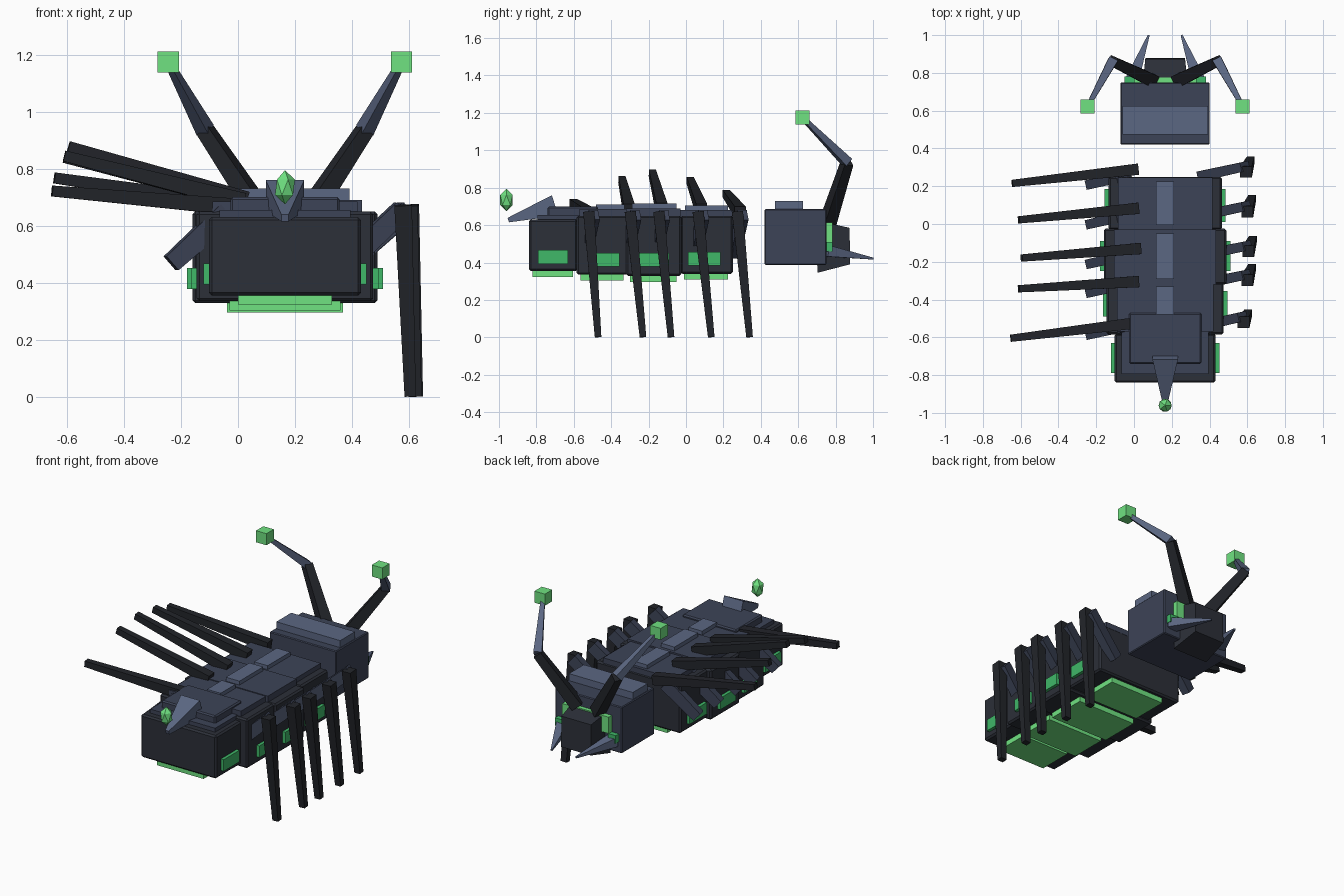
import bpy, bmesh
from mathutils import Vector

if "Cube" in bpy.data.objects:
    bpy.data.objects.remove(bpy.data.objects["Cube"])

CX = 0.165  # body centreline


def material(name, rgb):
    m = bpy.data.materials.new(name)
    m.diffuse_color = (*rgb, 1)
    m.use_nodes = True
    m.node_tree.nodes["Principled BSDF"].inputs["Base Color"].default_value = m.diffuse_color
    return m


BLACK = material("black_limb", (0.016, 0.018, 0.023))
DARK = material("dark_shell", (0.025, 0.029, 0.040))
SLATE = material("slate_shell", (0.046, 0.057, 0.095))
LIGHT = material("light_shell", (0.105, 0.135, 0.225))
GREEN = material("green", (0.05, 0.48, 0.14))
BRIGHT = material("bright_green", (0.16, 0.76, 0.22))


def finish(name, bm, mat):
    bmesh.ops.recalc_face_normals(bm, faces=bm.faces)
    me = bpy.data.meshes.new(name)
    bm.to_mesh(me)
    bm.free()
    me.materials.append(mat)
    ob = bpy.data.objects.new(name, me)
    bpy.context.collection.objects.link(ob)
    return ob


def box(name, x, y, z, mat, bevel=0.0):
    """Box from (min, max) ranges on each axis."""
    bm = bmesh.new()
    bmesh.ops.create_cube(bm, size=1)
    for v in bm.verts:
        v.co = [r[0] + (c + 0.5) * (r[1] - r[0]) for c, r in zip(v.co, (x, y, z))]
    if bevel:
        bmesh.ops.bevel(bm, geom=bm.edges[:], offset=bevel, segments=1, affect='EDGES')
    return finish(name, bm, mat)


def mid(half):
    return (CX - half, CX + half)


def taper(name, a, b, s0, s1, mat):
    """Rectangular bar from a to b with (width, height) sections."""
    a, b = Vector(a), Vector(b)
    d = (b - a).normalized()
    up = Vector((0, 0, 1)) if abs(d.z) < 0.9 else Vector((0, 1, 0))
    side = d.cross(up).normalized()
    up = side.cross(d)
    bm = bmesh.new()
    rings = []
    for p, (w, h) in ((a, s0), (b, s1)):
        rings.append([bm.verts.new(p + side * w * i / 2 + up * h * j / 2)
                      for i, j in ((-1, -1), (1, -1), (1, 1), (-1, 1))])
    for r in rings:
        bm.faces.new(r)
    for i in range(4):
        k = (i + 1) % 4
        bm.faces.new((rings[0][i], rings[0][k], rings[1][k], rings[1][i]))
    return finish(name, bm, mat)


# Body segments: name, half width, y range, z range, belly half width, vent y range, vent z
segments = [
    ("rear", 0.267, (-0.84, -0.58), (0.355, 0.63), 0.165, (-0.79, -0.63), 0.43),
    ("third", 0.31, (-0.585, -0.31), (0.335, 0.65), 0.195, (-0.49, -0.355), 0.415),
    ("second", 0.325, (-0.32, -0.025), (0.328, 0.65), 0.203, (-0.25, -0.09), 0.415),
    ("first", 0.30, (-0.03, 0.25), (0.34, 0.65), 0.19, (0.01, 0.185), 0.42),
]
for n, hw, y, z, bw, vy, vz in segments:
    box(n + "_segment", mid(hw), y, z, DARK, 0.01)
    box(n + "_belly_plate", mid(bw), (y[0] + 0.02, y[1] - 0.025), (z[0] - 0.032, z[0] + 0.005), BRIGHT)
    for s in (-1, 1):
        x = sorted((CX + s * (hw - 0.01), CX + s * (hw + 0.02)))
        box(n + "_side_vent", x, vy, (vz - 0.037, vz + 0.037), GREEN)

# Back plates and spine strips
for n, hw, y, top in (("third", 0.255, (-0.57, -0.31), 0.685), ("second", 0.27, (-0.32, -0.03), 0.69),
                      ("first", 0.25, (-0.035, 0.245), 0.68)):
    box(n + "_back_plate", mid(hw), y, (0.64, top), SLATE)
    box(n + "_spine_strip", mid(0.048), (max(y[0] + 0.03, -0.48), y[1] - 0.02), (0.67, top + 0.025), LIGHT)
box("rear_back_plate", mid(0.23), (-0.795, -0.56), (0.62, 0.655), SLATE)
box("rear_top_plate", mid(0.192), (-0.74, -0.47), (0.645, 0.70), SLATE, 0.008)

# Tail spike and floating crystal
taper("tail_spike", (CX, -0.70, 0.705), (CX, -0.95, 0.627), (0.135, 0.115), (0.025, 0.025), LIGHT)
bm = bmesh.new()
bmesh.ops.create_icosphere(bm, subdivisions=1, radius=1)
bmesh.ops.scale(bm, vec=(0.039, 0.039, 0.06), verts=bm.verts)
bmesh.ops.translate(bm, vec=(CX, -0.96, 0.735), verts=bm.verts)
finish("tail_crystal", bm, BRIGHT)

# Thorax block
box("thorax", mid(0.236), (0.42, 0.75), (0.388, 0.685), SLATE, 0.005)
box("thorax_plate", mid(0.226), (0.475, 0.625), (0.675, 0.73), LIGHT)

# Head, eyes, jaws and feelers
taper("head", (CX, 0.70, 0.485), (CX, 0.876, 0.488), (0.245, 0.28), (0.21, 0.195), DARK)
box("brow_light", mid(0.07), (0.74, 0.775), (0.58, 0.615), BRIGHT)
for s in (-1, 1):
    box("eye", sorted((CX + s * 0.09, CX + s * 0.165)), (0.745, 0.782), (0.51, 0.615), BRIGHT)
    box("cheek_light", sorted((CX + s * 0.16, CX + s * 0.215)), (0.745, 0.782), (0.46, 0.51), GREEN)
    taper("jaw", (CX + s * 0.18, 0.75, 0.462), (CX + s * 0.087, 1.0, 0.421), (0.075, 0.06), (0.01, 0.01), LIGHT)
    knee = (CX + s * 0.28, 0.862, 0.935)
    tip = (CX + s * 0.41, 0.622, 1.175)
    taper("feeler_base", (CX + s * 0.07, 0.76, 0.62), knee, (0.07, 0.07), (0.052, 0.052), BLACK)
    taper("feeler_end", knee, tip, (0.05, 0.05), (0.022, 0.022), LIGHT)
    box("feeler_tip", (tip[0] - 0.037, tip[0] + 0.037), (tip[1] - 0.037, tip[1] + 0.037),
        (tip[2] - 0.037, tip[2] + 0.037), BRIGHT)

# Legs: right foot (x, y), right knee y, left raised root and tip
legs = [
    ((0.618, 0.34), 0.275, (0.02, 0.29, 0.67), (-0.645, 0.215, 0.768)),
    ((0.625, 0.135), 0.065, (0.02, 0.083, 0.685), (-0.61, 0.022, 0.84)),
    ((0.63, -0.08), -0.145, (0.03, -0.13, 0.69), (-0.595, -0.18, 0.878)),
    ((0.625, -0.23), -0.298, (0.02, -0.305, 0.685), (-0.61, -0.343, 0.845)),
    ((0.605, -0.47), -0.52, (0.0, -0.525, 0.665), (-0.653, -0.605, 0.722)),
]
for (fx, fy), ky, root, tip in legs:
    taper("right_lower_leg", (fx - 0.025, ky, 0.672), (fx, fy, 0.001), (0.062, 0.06), (0.04, 0.035), BLACK)
    taper("right_upper_leg", (0.36, ky - 0.02, 0.45), (fx - 0.03, ky + 0.03, 0.655), (0.055, 0.075), (0.05, 0.07), SLATE)
    taper("left_lower_leg", root, tip, (0.06, 0.06), (0.038, 0.038), BLACK)
    taper("left_upper_leg", (-0.04, ky - 0.02, 0.645), (-0.235, ky - 0.065, 0.468), (0.055, 0.08), (0.05, 0.065), SLATE)
